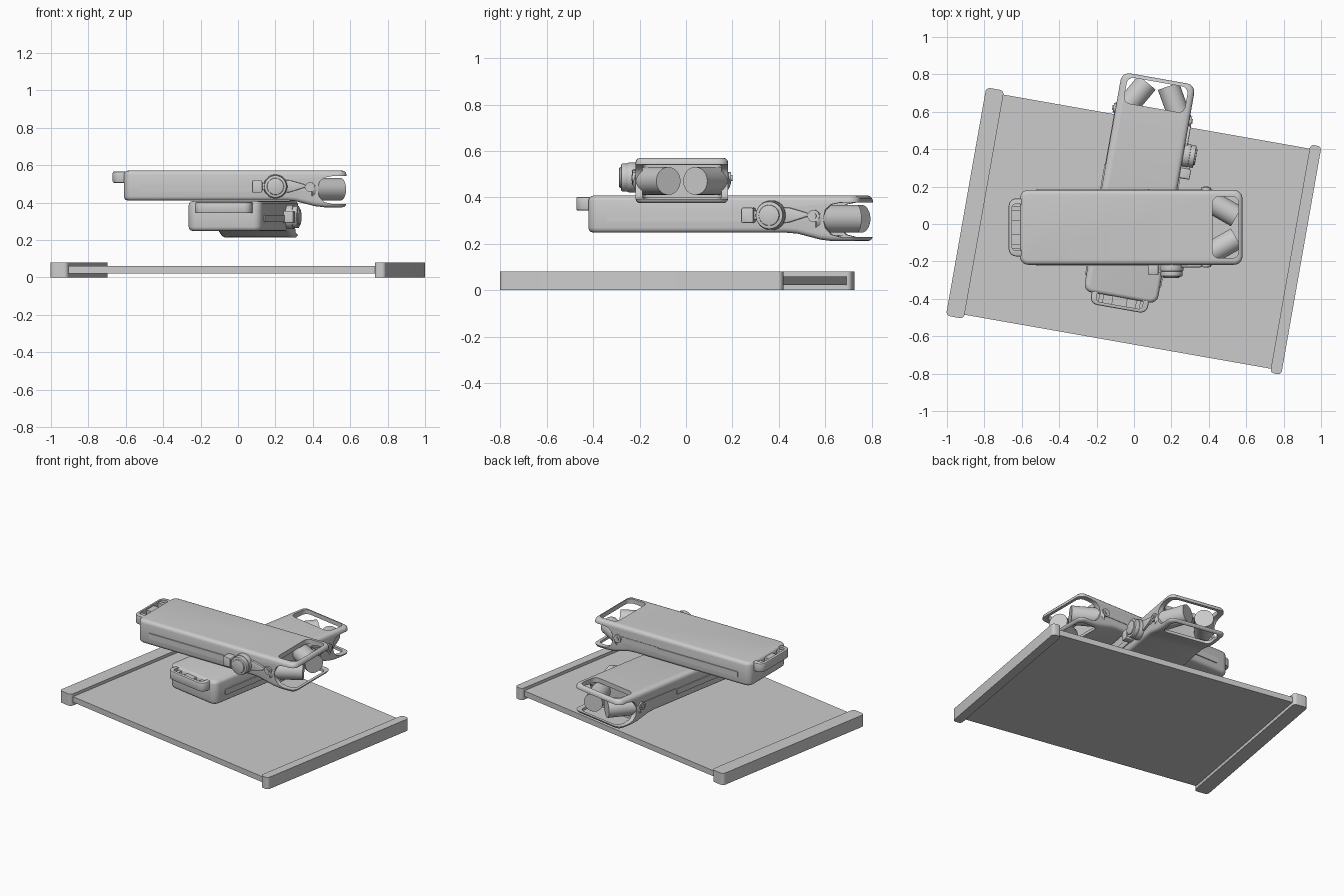
import bpy, bmesh, math
from mathutils import Matrix, Vector

if "Cube" in bpy.data.objects:
    bpy.data.objects.remove(bpy.data.objects["Cube"])

grey = bpy.data.materials.new("light_grey")
grey.diffuse_color = (0.6, 0.6, 0.6, 1)
grey.use_nodes = True
grey.node_tree.nodes["Principled BSDF"].inputs["Base Color"].default_value = grey.diffuse_color


def finish(name, bm):
    bmesh.ops.recalc_face_normals(bm, faces=bm.faces)
    me = bpy.data.meshes.new(name)
    bm.to_mesh(me)
    bm.free()
    me.materials.append(grey)
    ob = bpy.data.objects.new(name, me)
    bpy.context.collection.objects.link(ob)
    return ob


def prism(name, pts, axis, lo, hi):
    """Extrude a 2D outline along y (outline in x,z) or z (outline in x,y)."""
    put = (lambda a, b, t: (a, t, b)) if axis == 'y' else (lambda a, b, t: (a, b, t))
    bm = bmesh.new()
    f = bm.faces.new([bm.verts.new(put(a, b, lo)) for a, b in pts])
    ext = bmesh.ops.extrude_face_region(bm, geom=[f])["geom"]
    d = Vector(put(0, 0, hi - lo))
    bmesh.ops.translate(bm, vec=d, verts=[v for v in ext if isinstance(v, bmesh.types.BMVert)])
    return finish(name, bm)


def round_rect(x0, x1, y0, y1, r, n=5):
    pts = []
    for k, (cx, cy) in enumerate([(x1 - r, y1 - r), (x0 + r, y1 - r), (x0 + r, y0 + r), (x1 - r, y0 + r)]):
        for i in range(n + 1):
            a = math.pi / 2 * (k + i / n)
            pts.append((cx + r * math.cos(a), cy + r * math.sin(a)))
    return pts


def rod(name, p, q, r, n=32):
    p, q = Vector(p), Vector(q)
    bm = bmesh.new()
    m = Matrix.Translation((p + q) / 2) @ (q - p).to_track_quat('Z', 'Y').to_matrix().to_4x4()
    bmesh.ops.create_cone(bm, cap_ends=True, segments=n, radius1=r, radius2=r, depth=(q - p).length, matrix=m)
    return finish(name, bm)


def bevel(ob, w, seg=3):
    m = ob.modifiers.new("bevel", 'BEVEL')
    m.width, m.segments, m.limit_method, m.angle_limit = w, seg, 'ANGLE', math.radians(40)


def cut(ob, *cutters):
    for c in cutters:
        m = ob.modifiers.new("cut", 'BOOLEAN')
        m.operation, m.object, m.solver = 'DIFFERENCE', c, 'EXACT'


def bake(ob):
    """Apply modifiers and smooth the rounded faces."""
    bpy.context.view_layer.update()
    ob.data = bpy.data.meshes.new_from_object(ob.evaluated_get(bpy.context.evaluated_depsgraph_get()))
    ob.modifiers.clear()
    bpy.ops.object.select_all(action='DESELECT')
    ob.select_set(True)
    bpy.context.view_layer.objects.active = ob
    bpy.ops.object.shade_smooth_by_angle(angle=math.radians(35))


# ---- Base panel with two end rails, turned ten degrees ----
turn = Matrix.Rotation(math.radians(-10), 4, 'Z')
base = [prism("base_panel", [(-0.85, -0.635), (0.89, -0.635), (0.89, 0.56), (-0.85, 0.56)], 'z', 0.022, 0.06),
        prism("wide_rail", round_rect(-0.905, -0.808, -0.657, 0.582, 0.022), 'z', 0, 0.08),
        prism("narrow_rail", round_rect(0.855, 0.915, -0.657, 0.582, 0.02), 'z', 0, 0.08)]
for ob in base:
    bake(ob)
    ob.matrix_world = turn

# ---- One device, long axis on x ----
parts, helpers = [], []

# Shell: flared side profile, rounded plan corners, forked open end
side = [(-0.61, 0), (0.26, 0), (0.31, -0.004), (0.36, -0.017), (0.41, -0.03), (0.46, -0.036),
        (0.58, -0.036), (0.58, 0.16), (-0.61, 0.16)]
shell = prism("device_shell", side, 'y', -0.2, 0.2)
bm = bmesh.new()
bm.from_mesh(shell.data)
ends = [e for e in bm.edges if all(v.co.x in (bm_x := (min(w.co.x for w in bm.verts), max(w.co.x for w in bm.verts)))
        for v in e.verts) and abs(e.verts[0].co.z - e.verts[1].co.z) > 0.1]
bmesh.ops.bevel(bm, geom=ends, offset=0.045, segments=5, profile=0.5, affect='EDGES')
bm.to_mesh(shell.data)
bm.free()
bevel(shell, 0.022)
gap = prism("fork_gap_cutter", [(0.7, 0.13), (0.5, 0.13), (0.46, 0.122), (0.435, 0.1), (0.425, 0.06),
            (0.435, 0.02), (0.46, -0.008), (0.5, -0.018), (0.7, -0.018)], 'y', -0.4, 0.4)
window = prism("fork_window_cutter", round_rect(0.42, 0.56, -0.165, 0.165, 0.035), 'z', -0.2, 0.3)
socket = prism("rod_socket_cutter", round_rect(0.36, 0.5, -0.17, 0.17, 0.03), 'z', -0.012, 0.128)
cut(shell, gap, window, socket)
helpers += [gap, window, socket]
parts.append(shell)

# Pair of rods converging toward the open end
for s in (-1, 1):
    parts.append(rod("angled_rod", (0.37, s * 0.16, 0.06), (0.548, s * 0.058, 0.06), 0.06))

# Carry handle at the closed end
handle = prism("carry_handle", round_rect(-0.67, -0.56, -0.155, 0.155, 0.04), 'z', 0.095, 0.155)
bevel(handle, 0.008, 2)
slot = prism("handle_slot_cutter", round_rect(-0.652, -0.595, -0.125, 0.125, 0.02), 'z', 0, 0.3)
cut(handle, slot)
helpers.append(slot)
parts.append(handle)
parts.append(prism("handle_block", round_rect(-0.66, -0.6, -0.04, 0.04, 0.008), 'z', 0.1, 0.145))
for s in (-1, 1):
    parts.append(prism("handle_post", round_rect(-0.66, -0.6, s * 0.1 - 0.012, s * 0.1 + 0.012, 0.006), 'z', 0.1, 0.145))

# Raised strips, thin ridges and bosses on both sides
for s in (-1, 1):
    a, b = sorted((s * 0.19, s * 0.206))
    parts.append(prism("side_strip", round_rect(-0.52, 0.08, 0.048, 0.086, 0.006, 2), 'y', a, b))
    parts.append(prism("side_ridge", round_rect(0.08, 0.38, 0.052, 0.09, 0.006, 2), 'y', *sorted((s * 0.19, s * 0.203))))
    parts.append(rod("side_boss", (0.385, s * 0.19, 0.072), (0.385, s * 0.212, 0.072), 0.026))
    parts.append(rod("boss_pin", (0.385, s * 0.19, 0.072), (0.385, s * 0.218, 0.072), 0.013))

# Latch knob on the front side
knob = [rod("knob_base", (0.2, -0.19, 0.075), (0.2, -0.235, 0.075), 0.064),
        rod("knob_ring", (0.2, -0.23, 0.075), (0.2, -0.262, 0.075), 0.06),
        rod("knob_cap", (0.2, -0.25, 0.075), (0.2, -0.27, 0.075), 0.045),
        prism("latch_clip", round_rect(0.075, 0.13, 0.042, 0.108, 0.01), 'y', -0.255, -0.19),
        prism("latch_arm", round_rect(0.12, 0.16, 0.055, 0.095, 0.008), 'y', -0.245, -0.19),
        prism("latch_tail", [(0.24, 0.04), (0.28, 0.045), (0.36, 0.07), (0.36, 0.085), (0.28, 0.108), (0.24, 0.11)],
              'y', -0.214, -0.19)]
for ob in knob:
    bevel(ob, 0.005, 2)
parts += knob

for ob in parts:
    bake(ob)
for ob in helpers:
    bpy.data.objects.remove(ob)

# ---- Place the upper device and a crossed copy below it ----
upper = Matrix.Translation((0, -0.018, 0.411))
lower = Matrix.Translation((0.032, 0.207, 0.248)) @ Matrix.Rotation(math.radians(80), 4, 'Z')
for ob in parts:
    twin = ob.copy()
    bpy.context.collection.objects.link(twin)
    twin.name = "lower_" + ob.name
    ob.name = "upper_" + ob.name
    ob.matrix_world = upper
    twin.matrix_world = lower
